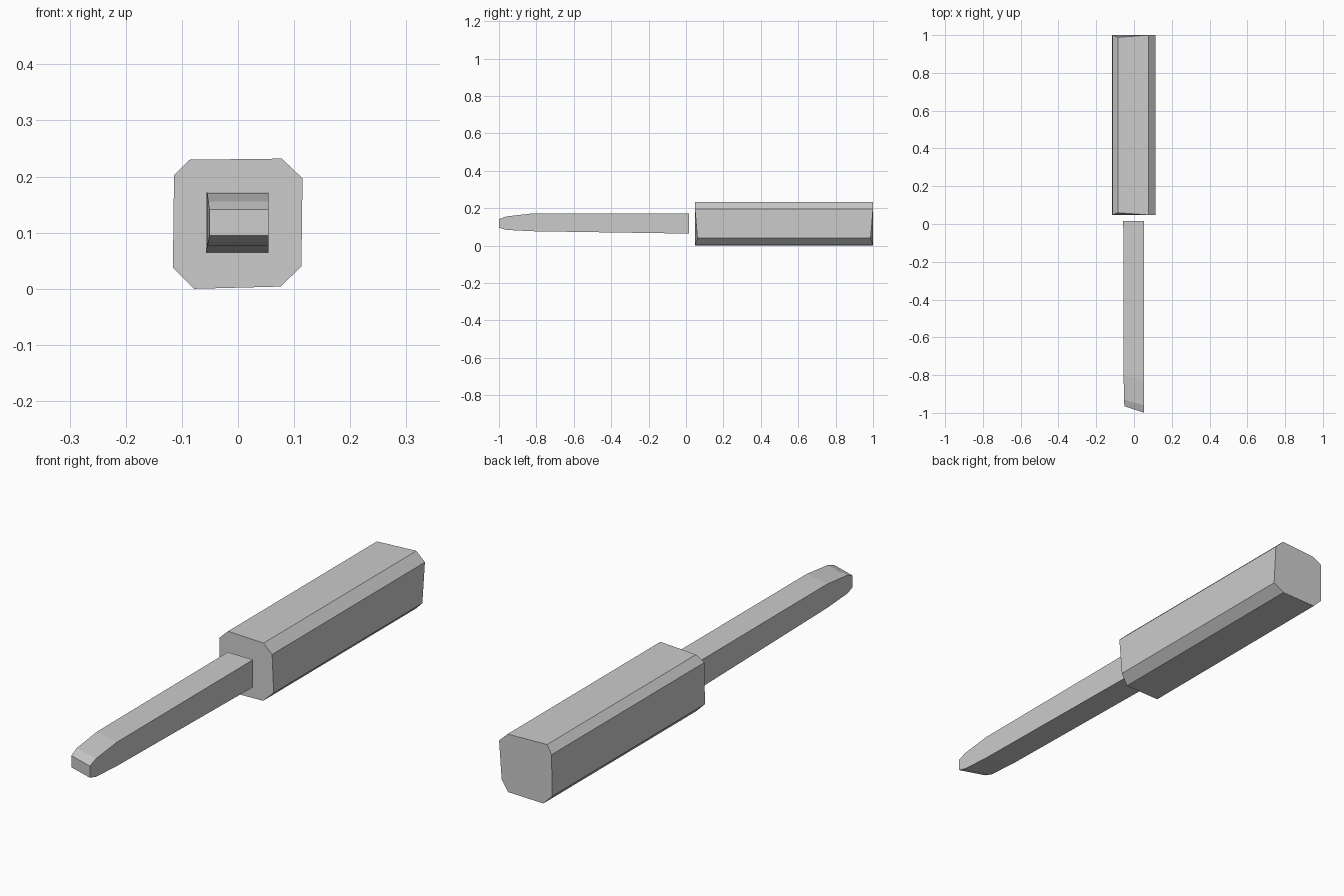
import bpy, bmesh

if "Cube" in bpy.data.objects:
    bpy.data.objects.remove(bpy.data.objects["Cube"])


def loft(name, rings):
    """Skin a list of equal-length point rings and cap both ends."""
    bm = bmesh.new()
    loops = [[bm.verts.new(p) for p in ring] for ring in rings]
    n = len(loops[0])
    for a, b in zip(loops, loops[1:]):
        for i in range(n):
            j = (i + 1) % n
            bm.faces.new((a[i], a[j], b[j], b[i]))
    bm.faces.new(loops[0])
    bm.faces.new(loops[-1])
    bmesh.ops.recalc_face_normals(bm, faces=bm.faces)
    mesh = bpy.data.meshes.new(name)
    bm.to_mesh(mesh)
    bm.free()
    obj = bpy.data.objects.new(name, mesh)
    bpy.context.collection.objects.link(obj)
    return obj


# Handle: chamfered square prism with slightly uneven corners (x, z, end inset)
profile = [(-.086, .23, .012), (.078, .232, 0), (.115, .197, 0), (.113, .04, .013),
           (.076, .004, 0), (-.078, 0, 0), (-.116, .038, 0), (-.114, .202, 0)]
loft("handle", [[(x, .048 + d, z) for x, z, d in profile],
                [(x, 1.0 - d, z) for x, z, d in profile]])

# Shaft: square bar narrowing to a skewed flat tip
# (left x, left y, right y, bottom z, top z)
stations = [(-.057, .017, .017, .064, .172),
            (-.055, -.80, -.83, .077, .171),
            (-.053, -.93, -.96, .084, .156),
            (-.051, -.965, -1.0, .095, .141)]
loft("shaft", [[(xl, yl, zb), (.054, yr, zb), (.054, yr, zt), (xl, yl, zt)]
               for xl, yl, yr, zb, zt in stations])
